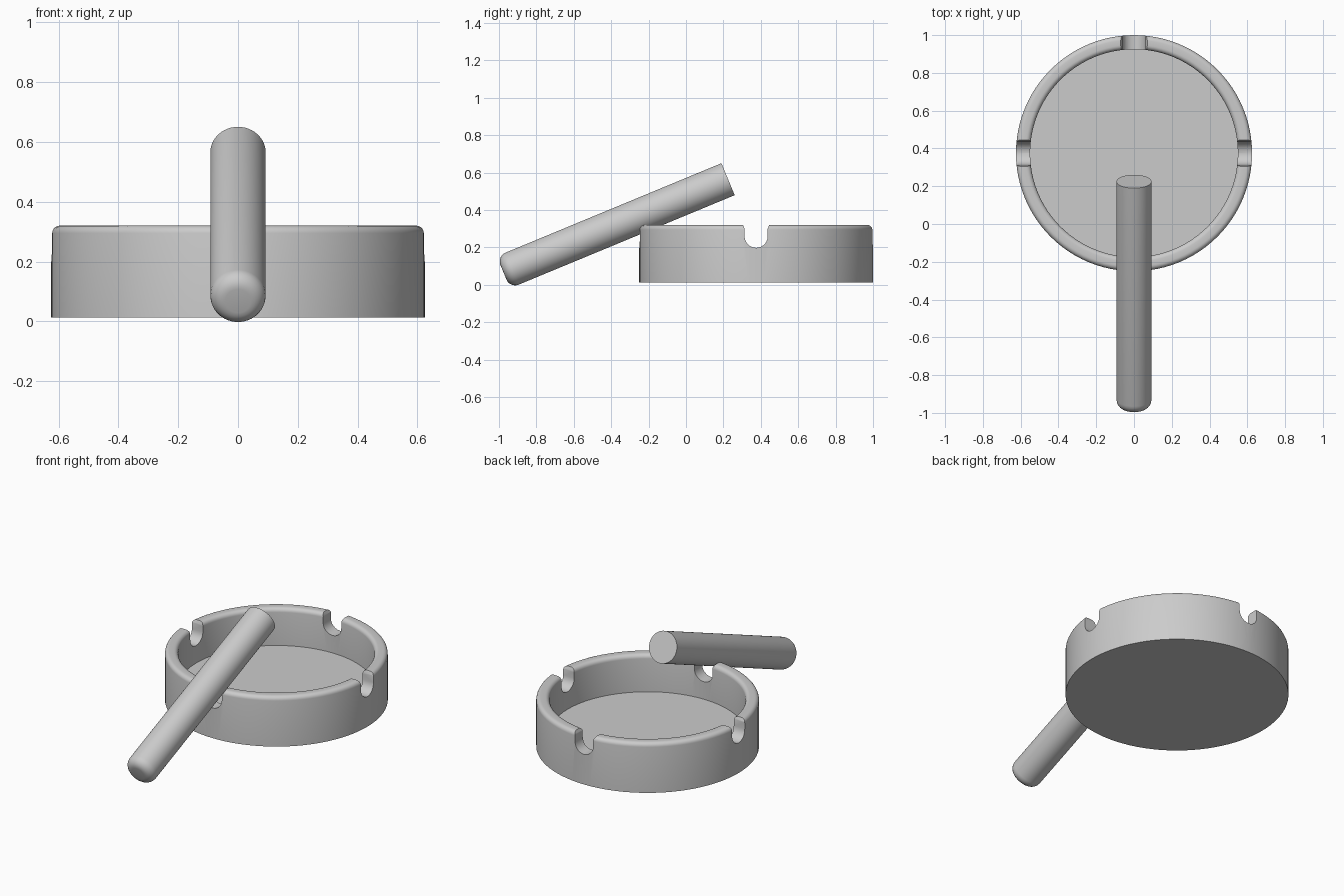
import bpy, bmesh, math
from mathutils import Matrix

if "Cube" in bpy.data.objects:
    bpy.data.objects.remove(bpy.data.objects["Cube"])


def make_object(name, bm):
    bmesh.ops.recalc_face_normals(bm, faces=bm.faces)
    mesh = bpy.data.meshes.new(name)
    bm.to_mesh(mesh)
    bm.free()
    obj = bpy.data.objects.new(name, mesh)
    bpy.context.collection.objects.link(obj)
    return obj


def select(obj):
    bpy.ops.object.select_all(action='DESELECT')
    obj.select_set(True)
    bpy.context.view_layer.objects.active = obj


def lathe(name, profile, steps):
    """Spin an (r, z) profile whose first and last points lie on the axis."""
    bm = bmesh.new()
    verts = [bm.verts.new((r, 0, z)) for r, z in profile]
    edges = [bm.edges.new(pair) for pair in zip(verts, verts[1:])]
    bmesh.ops.spin(bm, geom=verts + edges, cent=(0, 0, 0), axis=(0, 0, 1),
                   angle=math.tau, steps=steps)
    bmesh.ops.remove_doubles(bm, verts=bm.verts, dist=1e-4)
    return make_object(name, bm)


def arc(cx, cz, r, start, end, n):
    angles = [math.radians(start + (end - start) * i / n) for i in range(n + 1)]
    return [(cx + r * math.cos(a), cz + r * math.sin(a)) for a in angles]


def notch_bar(name, angle):
    """Round-bottomed bar that cuts two opposite rim notches."""
    outline = ([(-0.062, 0.45), (-0.075, 0.45), (-0.075, 0.33), (-0.062, 0.302)]
               + arc(0, 0.26, 0.062, 180, 360, 12)
               + [(0.062, 0.302), (0.075, 0.33), (0.075, 0.45)])[1:]
    bm = bmesh.new()
    face = bm.faces.new([bm.verts.new((-0.8, y, z)) for y, z in outline])
    ext = bmesh.ops.extrude_face_region(bm, geom=[face])
    moved = [v for v in ext['geom'] if isinstance(v, bmesh.types.BMVert)]
    bmesh.ops.translate(bm, verts=moved, vec=(1.6, 0, 0))
    bmesh.ops.rotate(bm, verts=bm.verts, cent=(0, 0, 0),
                     matrix=Matrix.Rotation(angle, 3, 'Z'))
    obj = make_object(name, bm)
    obj.hide_render = True
    return obj


# Ashtray bowl: flat floor, upright wall, rounded rim
B = 0.025
profile = ([(0, 0.012), (0.625, 0.012)]
           + arc(0.625 - B, 0.32 - B, B, 0, 90, 5)
           + arc(0.55 + B, 0.32 - B, B, 90, 180, 5)
           + [(0.55, 0.09), (0, 0.09)])
bowl = lathe("ashtray_bowl", profile, 96)

# Four rim notches
for i in range(2):
    cutter = notch_bar("notch_cutter", i * math.pi / 2)
    mod = bowl.modifiers.new("notches", 'BOOLEAN')
    mod.operation = 'DIFFERENCE'
    mod.solver = 'EXACT'
    mod.object = cutter
    select(bowl)
    bpy.ops.object.modifier_apply(modifier=mod.name)
    bpy.data.objects.remove(cutter)
bowl.location = (0, 0.375, 0)

# Cigarette: flat end in the bowl, rounded end on the table
R, L, E = 0.0925, 1.30, 0.05
stick = lathe("cigarette", [(0, 0), (R, 0)] + arc(R - E, L - E, E, 0, 90, 6)
              + [(0, L)], 48)
stick.rotation_euler = (math.radians(90 + 22.5), 0, 0)
stick.location = (0, 0.225, 0.565)

for obj in (bowl, stick):
    select(obj)
    bpy.ops.object.shade_smooth_by_angle(angle=math.radians(35))
